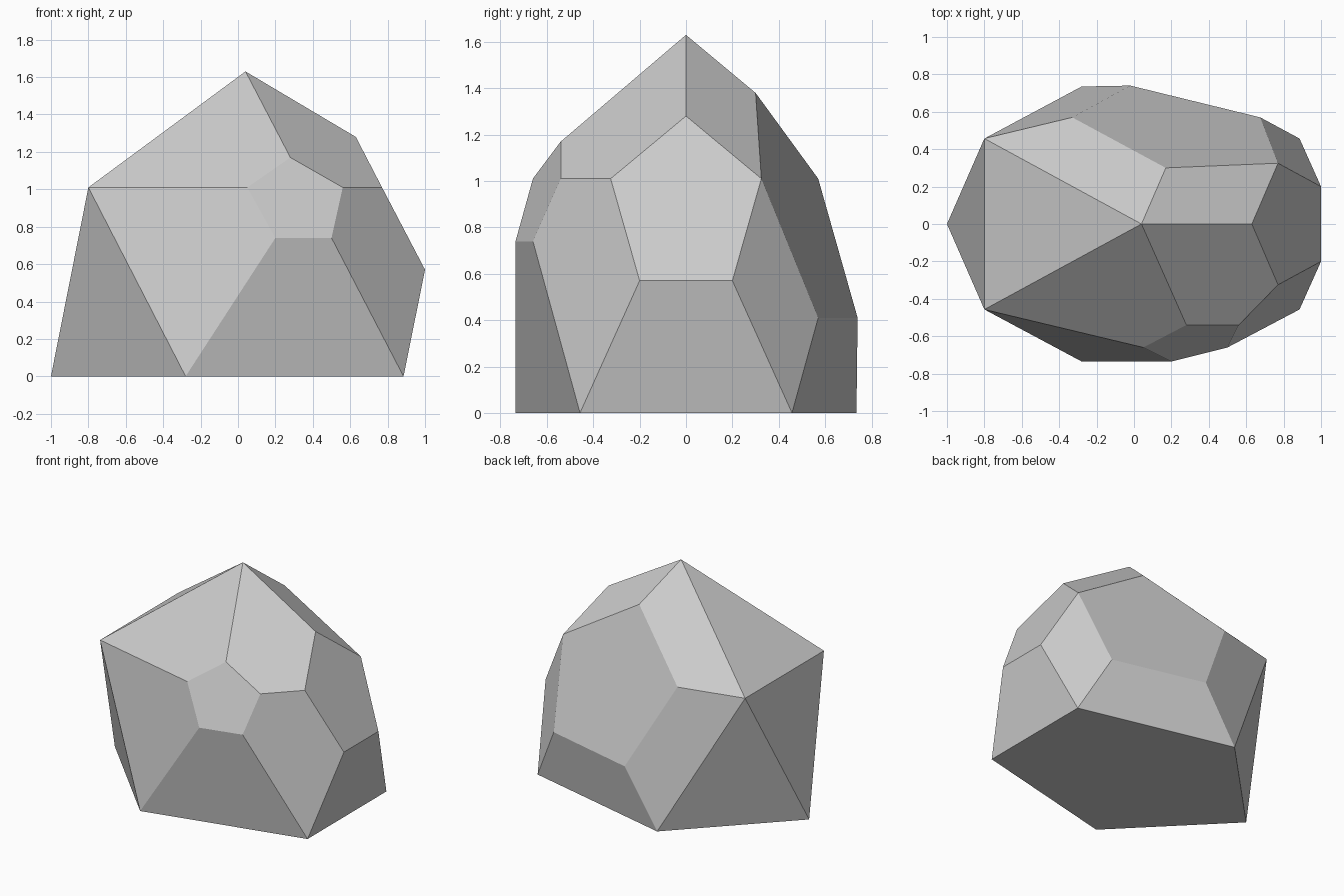
import bpy
import bmesh
import math

cube = bpy.data.objects.get("Cube")
if cube:
    bpy.data.objects.remove(cube, do_unlink=True)

# Stone colour
stone = bpy.data.materials.new("grey_stone")
stone.use_nodes = True
colour = (0.6, 0.6, 0.6, 1)
stone.diffuse_color = colour
stone.node_tree.nodes["Principled BSDF"].inputs["Base Color"].default_value = colour

# Corners that repeat on the front and back: x, half depth, z
mirrored = [
    (-0.28, 0.735, 0), (0.885, 0.457, 0),   # base
    (-0.8, 0.457, 1.01),                    # left shoulder
    (0.77, 0.325, 1.01), (1, 0.2, 0.57),    # right side
]
# Corners that occur once
single = [
    (-1, 0, 0), (0.04, 0, 1.63), (0.63, 0, 1.28),          # base tip and ridge
    (0.28, -0.54, 1.17), (0.56, -0.54, 1.01),              # front chipped corner
    (0.05, -0.66, 1.01), (0.5, -0.66, 0.74), (0.2, -0.735, 0.74),
    (0.17, 0.3, 1.38), (-0.33, 0.57, 1.01),                # back chipped corner
    (-0.02, 0.74, 0.41), (0.675, 0.57, 0.41),
]

# Faceted boulder: wrap the corners, then merge flat triangles into facets
bm = bmesh.new()
for x, y, z in mirrored:
    bm.verts.new((x, -y, z))
    bm.verts.new((x, y, z))
for point in single:
    bm.verts.new(point)
bmesh.ops.convex_hull(bm, input=bm.verts)
bmesh.ops.dissolve_limit(bm, angle_limit=math.radians(4), verts=bm.verts, edges=bm.edges)
bmesh.ops.recalc_face_normals(bm, faces=bm.faces)

mesh = bpy.data.meshes.new("boulder")
bm.to_mesh(mesh)
bm.free()
mesh.materials.append(stone)
boulder = bpy.data.objects.new("boulder", mesh)
bpy.context.collection.objects.link(boulder)
